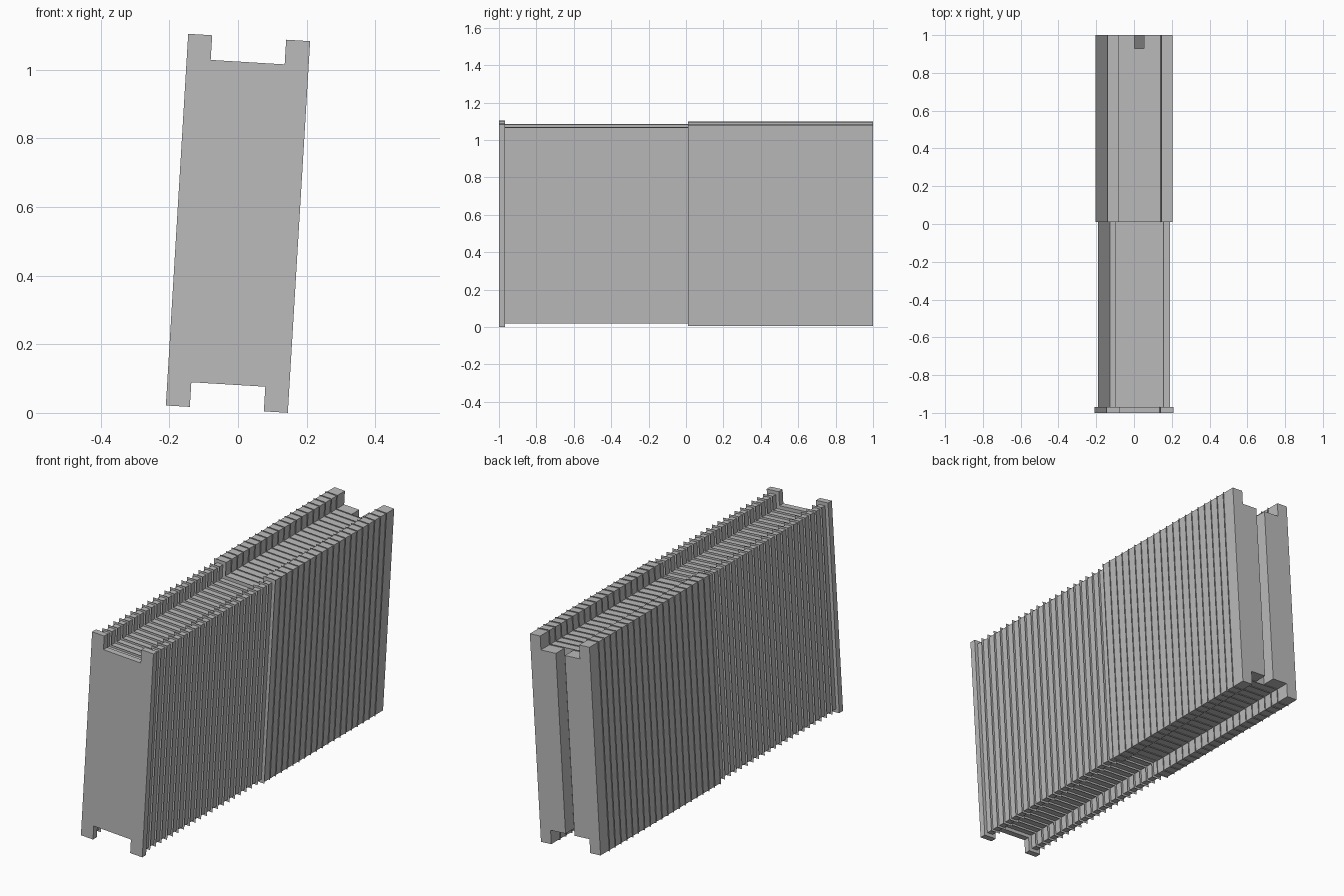
import bpy, bmesh
from mathutils import Matrix

cube = bpy.data.objects.get("Cube")
if cube:
    bpy.data.objects.remove(cube)

HALF_W, HALF_H, LEG, NOTCH = 0.178, 0.5425, 0.07, 0.072
SLOT = 0.026
TILT = Matrix.Translation((0, 0, 0.5525)) @ Matrix.Rotation(0.06, 4, 'Y')

grey = bpy.data.materials.new("plain grey")
grey.use_nodes = True
grey.diffuse_color = (0.5, 0.5, 0.5, 1)
bsdf = grey.node_tree.nodes["Principled BSDF"]
bsdf.inputs["Base Color"].default_value = (0.5, 0.5, 0.5, 1)
bsdf.inputs["Roughness"].default_value = 0.8


def half_outline(inset, centre=0.0):
    """Right half of the notched section, from bottom to top."""
    outer, top = HALF_W - inset, HALF_H - inset
    inner, floor = HALF_W - LEG + inset, HALF_H - NOTCH - inset
    upper = [(outer, top), (inner, top), (inner, floor), (centre, floor)]
    lower = [(x, -z) for x, z in reversed(upper)]
    return lower + upper


def full_outline(inset):
    right = half_outline(inset)[1:-1]
    return right + [(-x, z) for x, z in reversed(right)]


def add_section(bm, outline, y0, y1=None):
    """Add a flat sheet, or a solid when a second depth is given."""
    face = bm.faces.new([bm.verts.new((x, y0, z)) for x, z in outline])
    if y1 is not None:
        moved = bmesh.ops.extrude_face_region(bm, geom=[face], use_keep_orig=True)
        verts = [v for v in moved["geom"] if isinstance(v, bmesh.types.BMVert)]
        bmesh.ops.translate(bm, verts=verts, vec=(0, y1 - y0, 0))


def make_part(name, sections):
    bm = bmesh.new()
    for section in sections:
        add_section(bm, *section)
    bmesh.ops.recalc_face_normals(bm, faces=bm.faces)
    bm.transform(TILT)
    mesh = bpy.data.meshes.new(name)
    bm.to_mesh(mesh)
    bm.free()
    mesh.materials.append(grey)
    obj = bpy.data.objects.new(name, mesh)
    bpy.context.collection.objects.link(obj)


def pleats(inset, start, end, count):
    step = (end - start) / count
    return [(full_outline(inset), start + step * i) for i in range(count + 1)]


# Front plate and the two telescoping bodies
make_part("front_plate", [(full_outline(0), -1.0, -0.968)])
make_part("front_body", [(full_outline(0.018), -0.968, 0.01)])
make_part("rear_body", [(full_outline(0.005), 0.01, 0.93)])

# Rear end block, split by an upright slot
right = half_outline(0.005, SLOT)
left = [(-x, z) for x, z in right]
make_part("rear_end", [(right, 0.93, 1.0), (left, 0.93, 1.0)])

# Thin pleats around both bodies
make_part("front_pleats", pleats(0.007, -0.925, -0.035, 19))
make_part("rear_pleats", pleats(0.0, 0.01, 0.93, 19))
